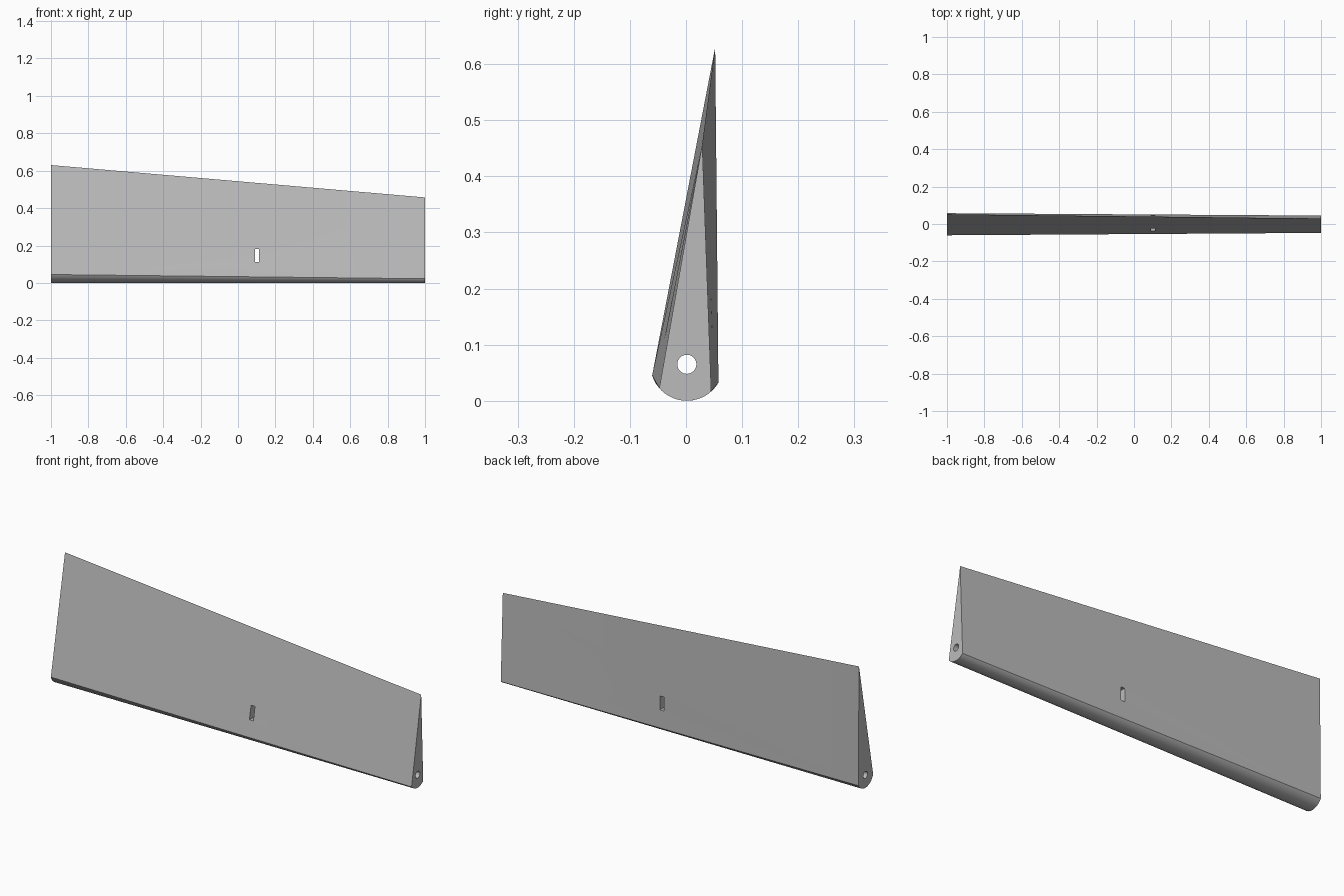
import bpy, bmesh, math

if "Cube" in bpy.data.objects:
    bpy.data.objects.remove(bpy.data.objects["Cube"])

grey = bpy.data.materials.new("light grey")
grey.diffuse_color = (0.5, 0.5, 0.5, 1)
grey.use_nodes = True
grey.node_tree.nodes["Principled BSDF"].inputs["Base Color"].default_value = grey.diffuse_color

HINGE_Y, HINGE_Z, NOSE_R = 0.0015, 0.065, 0.065
SEG = 24


def section(bm, x, a0, a1, tip):
    """Rounded nose arc around the hinge line, closed by a sharp trailing edge."""
    pts = []
    for i in range(SEG + 1):
        a = math.radians(a0 + (a1 - a0) * i / SEG)
        pts.append((HINGE_Y + NOSE_R * math.cos(a), HINGE_Z + NOSE_R * math.sin(a)))
    pts.append(tip)
    return [bm.verts.new((x, y, z)) for y, z in pts]


def cut(target, cutter):
    mod = target.modifiers.new(cutter.name, 'BOOLEAN')
    mod.operation = 'DIFFERENCE'
    mod.solver = 'EXACT'
    mod.object = cutter
    cutter.hide_render = True
    bpy.context.view_layer.objects.active = target
    bpy.ops.object.modifier_apply(modifier=mod.name)
    bpy.data.objects.remove(cutter)


# Tapered wedge panel lofted between the two end sections
bm = bmesh.new()
root = section(bm, -1, 198, 330, (0.052, 0.63))
end = section(bm, 1, 221, 312, (0.029, 0.457))
n = len(root)
for i in range(n):
    j = (i + 1) % n
    bm.faces.new((root[i], root[j], end[j], end[i]))
bm.faces.new(root)
bm.faces.new(end)
bmesh.ops.recalc_face_normals(bm, faces=bm.faces)
mesh = bpy.data.meshes.new("flap_panel")
bm.to_mesh(mesh)
bm.free()
panel = bpy.data.objects.new("flap_panel", mesh)
bpy.context.collection.objects.link(panel)
mesh.materials.append(grey)

# Hinge rod bore along the whole length
bpy.ops.mesh.primitive_cylinder_add(vertices=32, radius=0.017, depth=2.4,
                                    location=(0, HINGE_Y, HINGE_Z),
                                    rotation=(0, math.pi / 2, 0))
bore = bpy.context.object
bore.name = "hinge_bore"
bore.data.materials.append(grey)
cut(panel, bore)

# Control horn slot through the thickness
bpy.ops.mesh.primitive_cube_add(size=1, location=(0.101, 0, 0.147))
slot = bpy.context.object
slot.name = "horn_slot"
slot.scale = (0.022, 0.4, 0.068)
slot.data.materials.append(grey)
cut(panel, slot)

# Smooth nose and bore, sharp corners
bpy.ops.object.select_all(action='DESELECT')
panel.select_set(True)
bpy.context.view_layer.objects.active = panel
bpy.ops.object.shade_smooth_by_angle(angle=math.radians(20))
